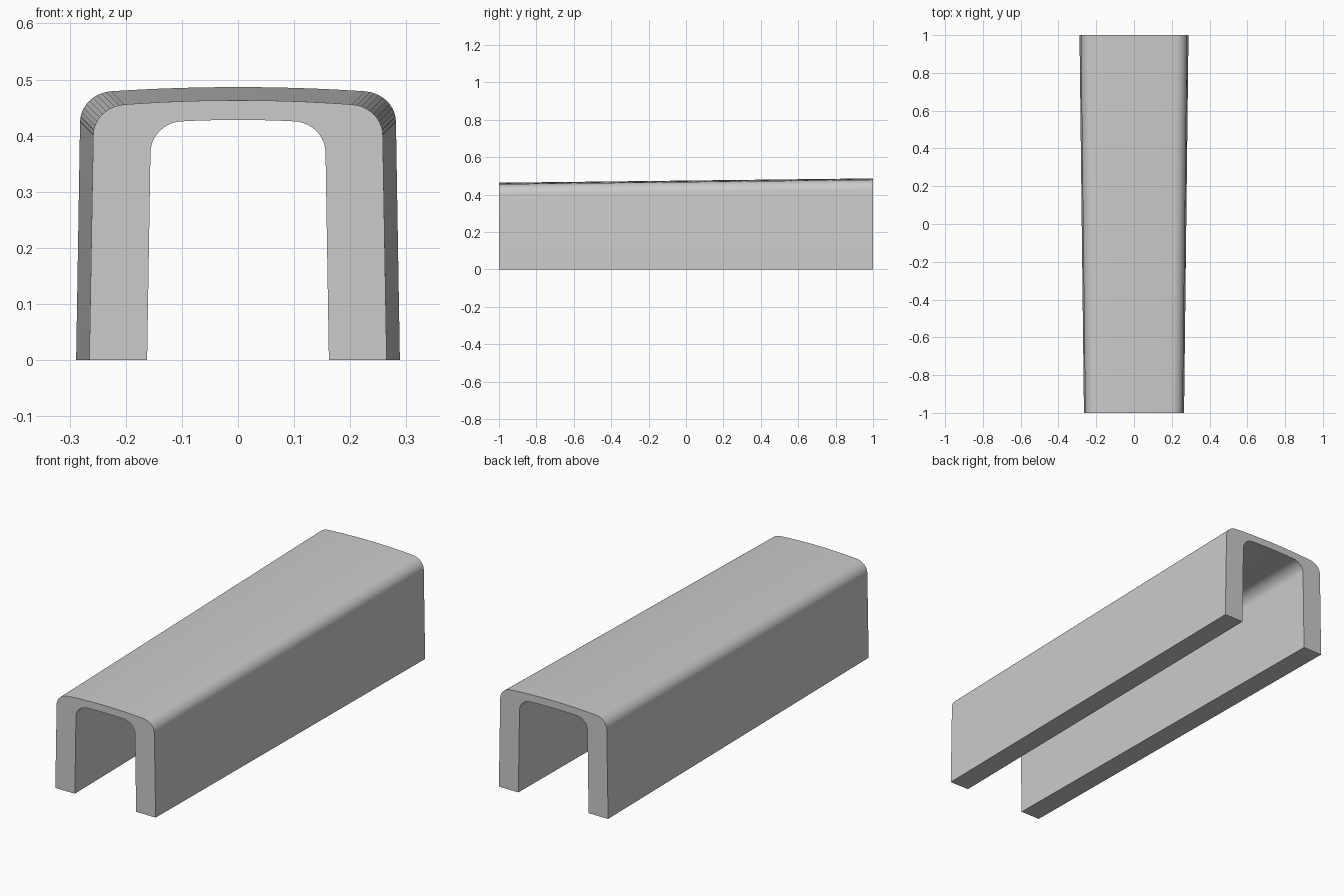
import bpy, bmesh
from mathutils import Vector

if "Cube" in bpy.data.objects:
    bpy.data.objects.remove(bpy.data.objects["Cube"])


def half_profile(foot, side, corner, shoulder, crown, n_corner=10, n_top=8):
    """Right half of an arch: foot, straight leg, rounded corner, crowned top."""
    side, corner, shoulder = Vector(side), Vector(corner), Vector(shoulder)
    pts = [Vector((foot, 0))]
    h1, h2 = side.lerp(corner, 0.56), shoulder.lerp(corner, 0.56)
    for i in range(n_corner + 1):
        t = i / n_corner
        s = 1 - t
        pts.append(side * s**3 + h1 * 3 * s * s * t + h2 * 3 * s * t * t + shoulder * t**3)
    for i in range(1, n_top + 1):
        x = shoulder.x * (1 - i / n_top)
        pts.append(Vector((x, crown - (crown - shoulder.y) * (x / shoulder.x) ** 2)))
    return pts


def arch(half, grow):
    """Mirror the half profile and widen it for the larger back end."""
    right = [(p.x + (grow if i < 12 else grow * p.x / half[11].x),
              p.y + (grow if i else 0)) for i, p in enumerate(half)]
    return right + [(-x, z) for x, z in reversed(right[:-1])]


outer = half_profile(0.265, (0.258, 0.402), (0.257, 0.4515), (0.203, 0.4555), 0.463)
inner = half_profile(0.162, (0.156, 0.370), (0.155, 0.424), (0.099, 0.4255), 0.428)

# Four rings: outer and inner arch at the front, then at the larger back
bm = bmesh.new()
rings = []
for y, grow in ((-1, 0), (1, 0.0235)):
    for half in (outer, inner):
        rings.append([bm.verts.new((x, y, z)) for x, z in arch(half, grow)])
front_out, front_in, back_out, back_in = rings

# Outer skin, inner skin and both end faces
for a, b in ((front_out, back_out), (back_in, front_in),
             (front_in, front_out), (back_out, back_in)):
    for i in range(len(a) - 1):
        bm.faces.new((a[i], a[i + 1], b[i + 1], b[i]))
# Undersides of the legs
for i in (0, -1):
    bm.faces.new([r[i] for r in (front_out, back_out, back_in, front_in)])
bmesh.ops.recalc_face_normals(bm, faces=bm.faces)

mesh = bpy.data.meshes.new("tapered_channel")
bm.to_mesh(mesh)
bm.free()
channel = bpy.data.objects.new("tapered_channel", mesh)
bpy.context.collection.objects.link(channel)
bpy.context.view_layer.objects.active = channel
channel.select_set(True)
bpy.ops.object.shade_smooth_by_angle()
